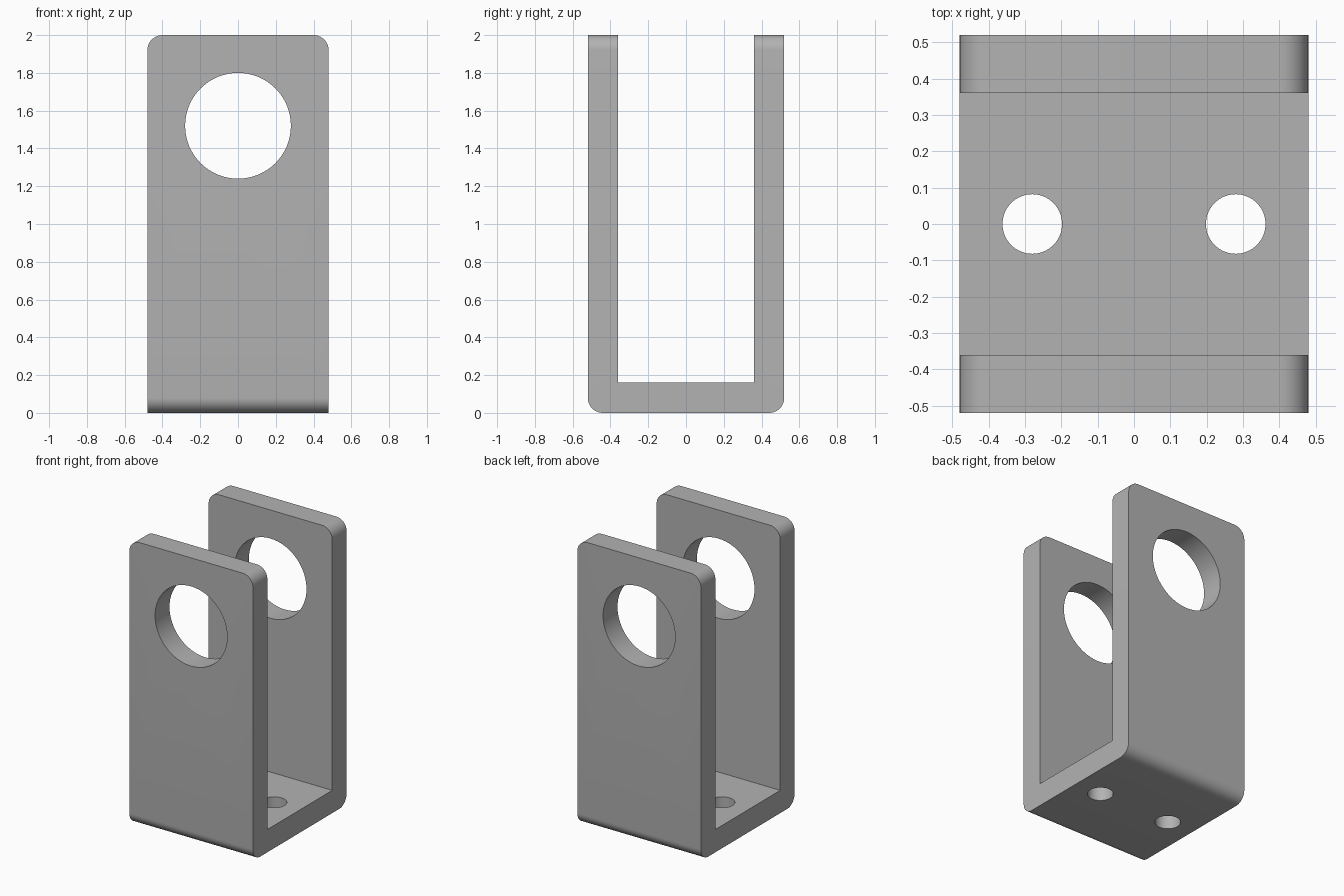
import bpy, bmesh, math
from mathutils import Matrix

if "Cube" in bpy.data.objects:
    bpy.data.objects.remove(bpy.data.objects["Cube"])

HALF_W, HALF_D, HEIGHT = 0.48, 0.52, 2.0
WALL, ROUND = 0.16, 0.08

grey = bpy.data.materials.new("plain grey")
grey.diffuse_color = (0.45, 0.45, 0.45, 1)
grey.use_nodes = True
grey.node_tree.nodes["Principled BSDF"].inputs["Base Color"].default_value = grey.diffuse_color


def make_object(name, bm):
    bmesh.ops.recalc_face_normals(bm, faces=bm.faces)
    mesh = bpy.data.meshes.new(name)
    bm.to_mesh(mesh)
    bm.free()
    mesh.materials.append(grey)
    obj = bpy.data.objects.new(name, mesh)
    bpy.context.collection.objects.link(obj)
    return obj


def drill(target, name, location, radius, depth, axis):
    """Cut a round hole through the target along axis Y or Z."""
    bm = bmesh.new()
    turn = Matrix.Rotation(math.pi / 2, 4, 'X') if axis == 'Y' else Matrix()
    bmesh.ops.create_cone(bm, cap_ends=True, segments=64, radius1=radius,
                          radius2=radius, depth=depth,
                          matrix=Matrix.Translation(location) @ turn)
    cutter = make_object(name, bm)
    cutter.hide_render = True
    cutter.hide_set(True)
    mod = target.modifiers.new(name, 'BOOLEAN')
    mod.operation = 'DIFFERENCE'
    mod.solver = 'EXACT'
    mod.object = cutter
    return cutter


# U-shaped channel: profile in the YZ plane, extruded across the width
inner = HALF_D - WALL
profile = [(-HALF_D, 0), (HALF_D, 0), (HALF_D, HEIGHT), (inner, HEIGHT),
           (inner, WALL), (-inner, WALL), (-inner, HEIGHT), (-HALF_D, HEIGHT)]
bm = bmesh.new()
face = bm.faces.new([bm.verts.new((-HALF_W, y, z)) for y, z in profile])
side = bmesh.ops.extrude_face_region(bm, geom=[face])
bmesh.ops.translate(bm, vec=(2 * HALF_W, 0, 0),
                    verts=[v for v in side["geom"] if isinstance(v, bmesh.types.BMVert)])
bmesh.ops.recalc_face_normals(bm, faces=bm.faces)


# Round the upper corners of both arms and the two long bottom edges
def is_rounded(edge):
    a, b = (v.co for v in edge.verts)
    along_y = abs(a.y - b.y) > 0.01 and abs(a.x - b.x) < 0.01
    along_x = abs(a.x - b.x) > 0.01
    top = min(a.z, b.z) > HEIGHT - 0.01
    bottom = max(a.z, b.z) < 0.01
    return (top and along_y) or (bottom and along_x)


bmesh.ops.bevel(bm, geom=[e for e in bm.edges if is_rounded(e)], offset=ROUND,
                offset_type='OFFSET', segments=10, profile=0.5, affect='EDGES')
bracket = make_object("bracket", bm)

# Large cross hole through both arms, two bolt holes through the base
cutters = [drill(bracket, "arm_hole_cutter", (0, 0, 1.52), 0.28, 2, 'Y')]
for label, x in (("left", -0.28), ("right", 0.28)):
    cutters.append(drill(bracket, label + "_bolt_hole_cutter", (x, 0, 0.08), 0.082, 0.4, 'Z'))

# Apply the cuts, then smooth the curved faces
bpy.context.view_layer.objects.active = bracket
bracket.select_set(True)
for mod in list(bracket.modifiers):
    bpy.ops.object.modifier_apply(modifier=mod.name)
for cutter in cutters:
    bpy.data.objects.remove(cutter)
bpy.ops.object.shade_smooth_by_angle(angle=math.radians(30))
